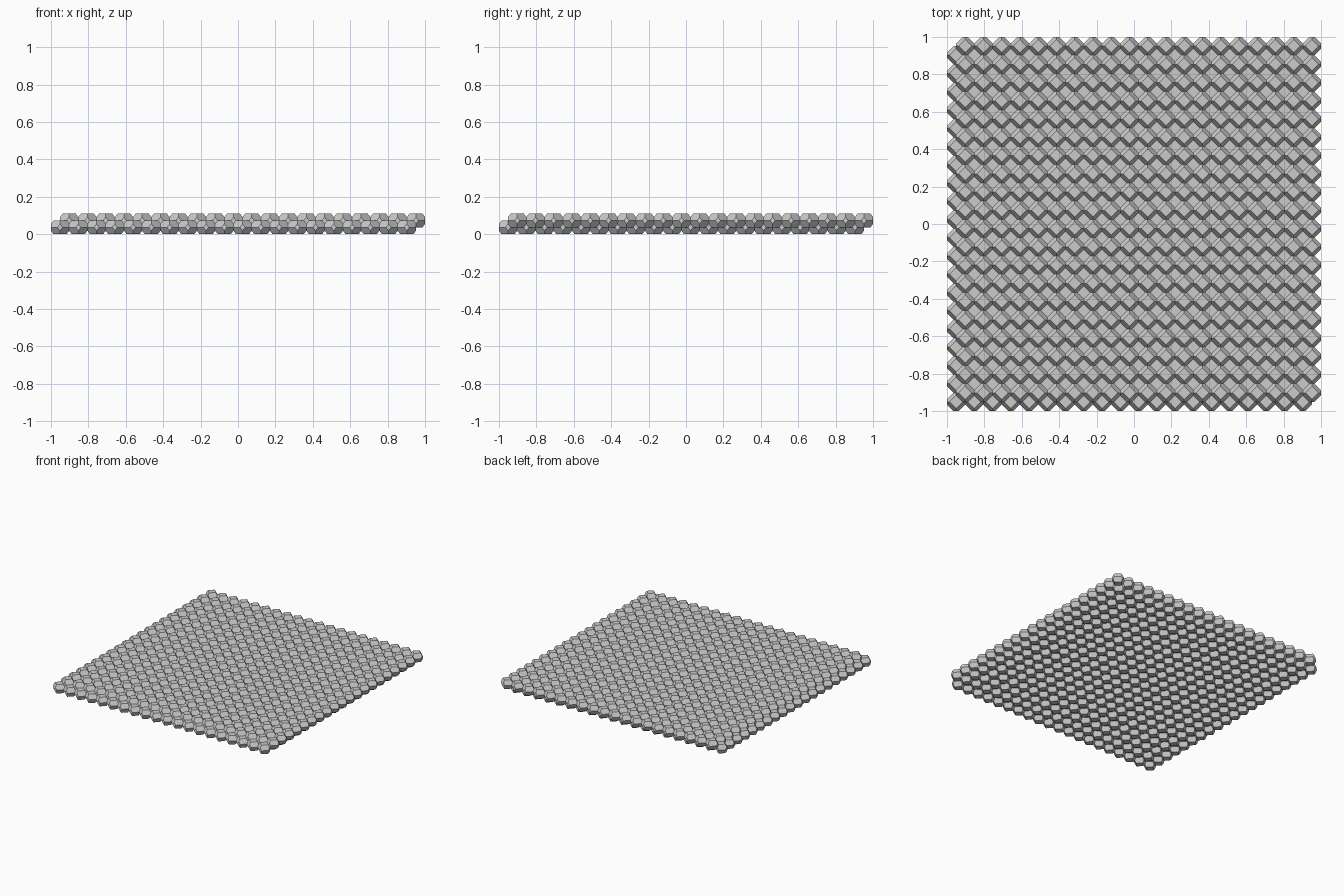
import bpy, bmesh, math

if "Cube" in bpy.data.objects:
    bpy.data.objects.remove(bpy.data.objects["Cube"], do_unlink=True)

COUNT = 20
PITCH = 2 / (COUNT + 0.5)      # cell width, second layer sticks out by half a cell
HEIGHT = 0.75 * PITCH          # flattened cell
half, top = PITCH / 2, HEIGHT / 2

grey = bpy.data.materials.new("light_grey")
grey.use_nodes = True
color = (0.6, 0.6, 0.6, 1)
grey.diffuse_color = color
grey.node_tree.nodes["Principled BSDF"].inputs["Base Color"].default_value = color

# One space-filling cell: a flattened truncated octahedron
ratio = HEIGHT / PITCH
reach = (1 + ratio ** 2 / 2) / 2 * PITCH     # slanted planes: |x| + |y| + ratio * |z| = reach
cap = reach - ratio * top                    # half diagonal of the top diamond
side = reach - half                          # half width of the side diamonds
rise = side / ratio                          # half height of the side diamonds
points = set()
for s in (-1, 1):
    for t in (-1, 1):
        points |= {(s * cap, 0, t * top), (0, s * cap, t * top),
                   (s * half, t * side, 0), (t * side, s * half, 0),
                   (s * half, 0, t * rise), (0, s * half, t * rise)}

bm = bmesh.new()
for p in sorted(points):
    bm.verts.new(p)
bmesh.ops.convex_hull(bm, input=bm.verts[:])
bmesh.ops.dissolve_limit(bm, angle_limit=math.radians(1), verts=bm.verts[:], edges=bm.edges[:])
bmesh.ops.recalc_face_normals(bm, faces=bm.faces[:])
mesh = bpy.data.meshes.new("cell_sheet")
bm.to_mesh(mesh)
bm.free()
mesh.materials.append(grey)

sheet = bpy.data.objects.new("cell_sheet", mesh)
bpy.context.collection.objects.link(sheet)
sheet.location = (-1 + half, -1 + half, top)


def repeat(name, count, step):
    mod = sheet.modifiers.new(name, "ARRAY")
    mod.count = count
    mod.use_relative_offset = False
    mod.use_constant_offset = True
    mod.constant_offset_displace = step


# Rows, columns, then the upper layer nested in the gaps of the lower one
repeat("row", COUNT, (PITCH, 0, 0))
repeat("columns", COUNT, (0, PITCH, 0))
repeat("layers", 2, (half, half, top))
